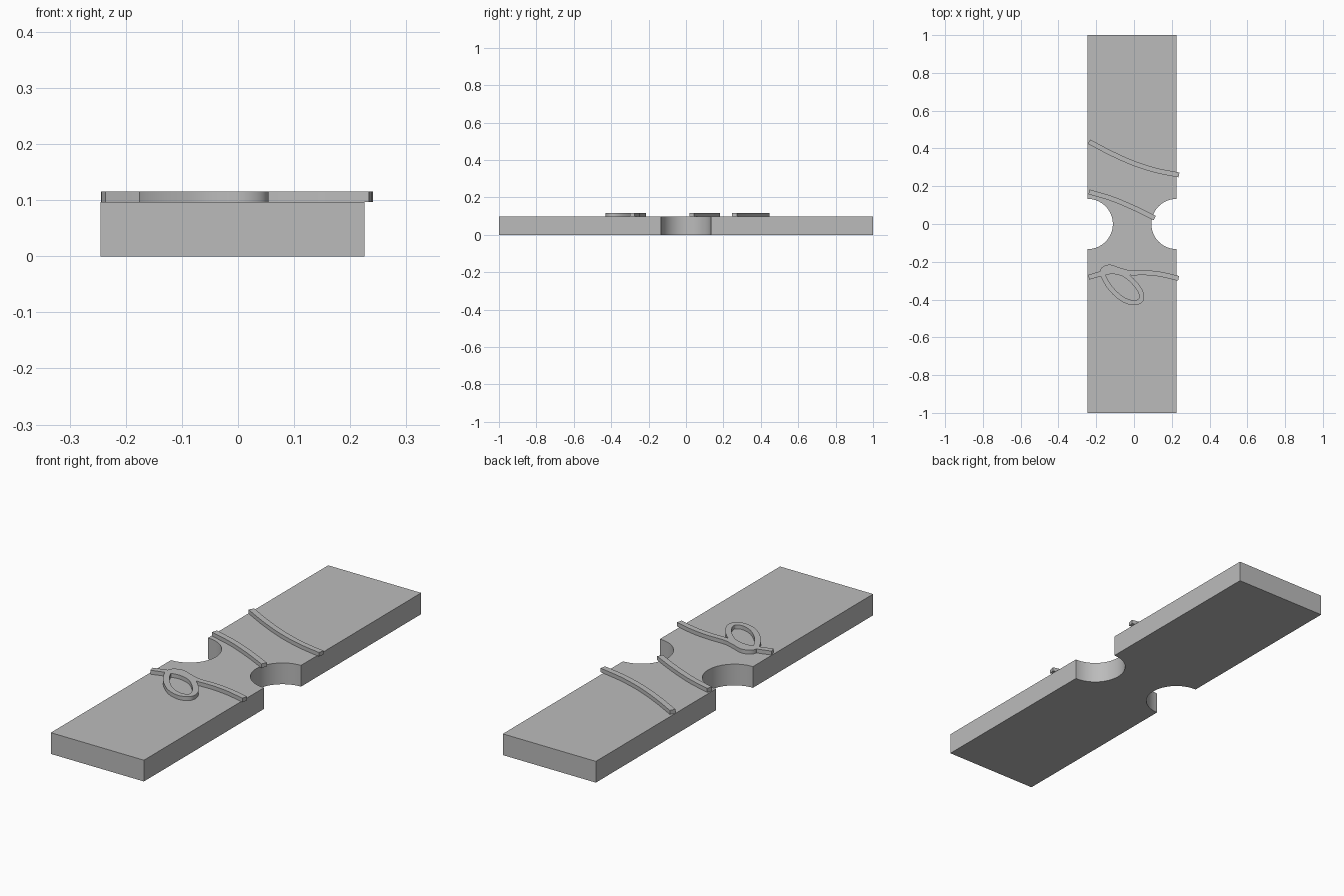
import bpy, bmesh, math
from mathutils import Vector

old = bpy.data.objects.get("Cube")
if old:
    bpy.data.objects.remove(old)

X0, X1, HALF, TOP, RAISED = -0.245, 0.225, 1.0, 0.097, 0.115
NOTCH, WIDTH = 0.133, 0.026

grey = bpy.data.materials.new("plain grey")
grey.use_nodes = True
colour = (0.5, 0.5, 0.5, 1)
grey.diffuse_color = colour
grey.node_tree.nodes["Principled BSDF"].inputs["Base Color"].default_value = colour


def prism(name, outline, low, high):
    """Extrude a closed flat outline from low to high."""
    bm = bmesh.new()
    face = bm.faces.new([bm.verts.new((p[0], p[1], low)) for p in outline])
    up = bmesh.ops.extrude_face_region(bm, geom=[face])["geom"]
    for v in up:
        if isinstance(v, bmesh.types.BMVert):
            v.co.z = high
    finish(name, bm)


def finish(name, bm):
    bmesh.ops.recalc_face_normals(bm, faces=bm.faces)
    mesh = bpy.data.meshes.new(name)
    bm.to_mesh(mesh)
    bm.free()
    mesh.materials.append(grey)
    obj = bpy.data.objects.new(name, mesh)
    bpy.context.collection.objects.link(obj)
    bpy.ops.object.select_all(action="DESELECT")
    obj.select_set(True)
    bpy.context.view_layer.objects.active = obj
    bpy.ops.object.shade_smooth_by_angle(angle=math.radians(30))


def spline(points, steps=10):
    """Smooth path through the points."""
    p = [Vector(q) for q in points]
    p = [2 * p[0] - p[1]] + p + [2 * p[-1] - p[-2]]
    path = []
    for a, b, c, d in zip(p, p[1:], p[2:], p[3:]):
        for i in range(steps):
            t = i / steps
            path.append(0.5 * (2 * b + (c - a) * t + (2 * a - 5 * b + 4 * c - d) * t ** 2
                               + (3 * b - a - 3 * c + d) * t ** 3))
    return path + [p[-2]]


def ribbon(name, points):
    """Raised strip of even width along a path."""
    path = spline(points)
    bm = bmesh.new()
    rings = []
    for i, p in enumerate(path):
        way = (path[min(i + 1, len(path) - 1)] - path[max(i - 1, 0)]).normalized()
        side = Vector((-way.y, way.x)) * WIDTH / 2
        rings.append([bm.verts.new((q.x, q.y, z)) for q, z in
                      ((p - side, TOP), (p + side, TOP), (p + side, RAISED), (p - side, RAISED))])
    for a, b in zip(rings, rings[1:]):
        for k in range(4):
            n = (k + 1) % 4
            bm.faces.new((a[k], a[n], b[n], b[k]))
    bm.faces.new(rings[0])
    bm.faces.new(rings[-1])
    finish(name, bm)


# Slab with a half-round notch in each long side
def notch(x, start):
    angles = [start - math.pi * i / 32 for i in range(33)]
    return [(x + NOTCH * math.cos(a), NOTCH * math.sin(a)) for a in angles]


outline = [(X0, -HALF), (X1, -HALF)] + notch(X1, math.pi * 1.5)
outline += [(X1, HALF), (X0, HALF)] + notch(X0, math.pi / 2)
prism("slab", outline, 0, TOP)

# Raised strips on the top
ribbon("back_strip", [(-0.238, 0.436), (-0.12, 0.374), (0, 0.321), (0.12, 0.283), (0.238, 0.26)])
ribbon("middle_strip", [(-0.238, 0.17), (-0.12, 0.135), (0, 0.085), (0.11, 0.031)])
ribbon("looped_strip", [
    (-0.24, -0.282), (-0.17, -0.262), (-0.11, -0.252), (-0.05, -0.268), (0, -0.31),
    (0.035, -0.36), (0.038, -0.4), (0, -0.417), (-0.06, -0.398), (-0.12, -0.345),
    (-0.158, -0.285), (-0.165, -0.245), (-0.13, -0.228), (-0.075, -0.245), (-0.02, -0.258),
    (0.06, -0.258), (0.14, -0.266), (0.236, -0.288)])
